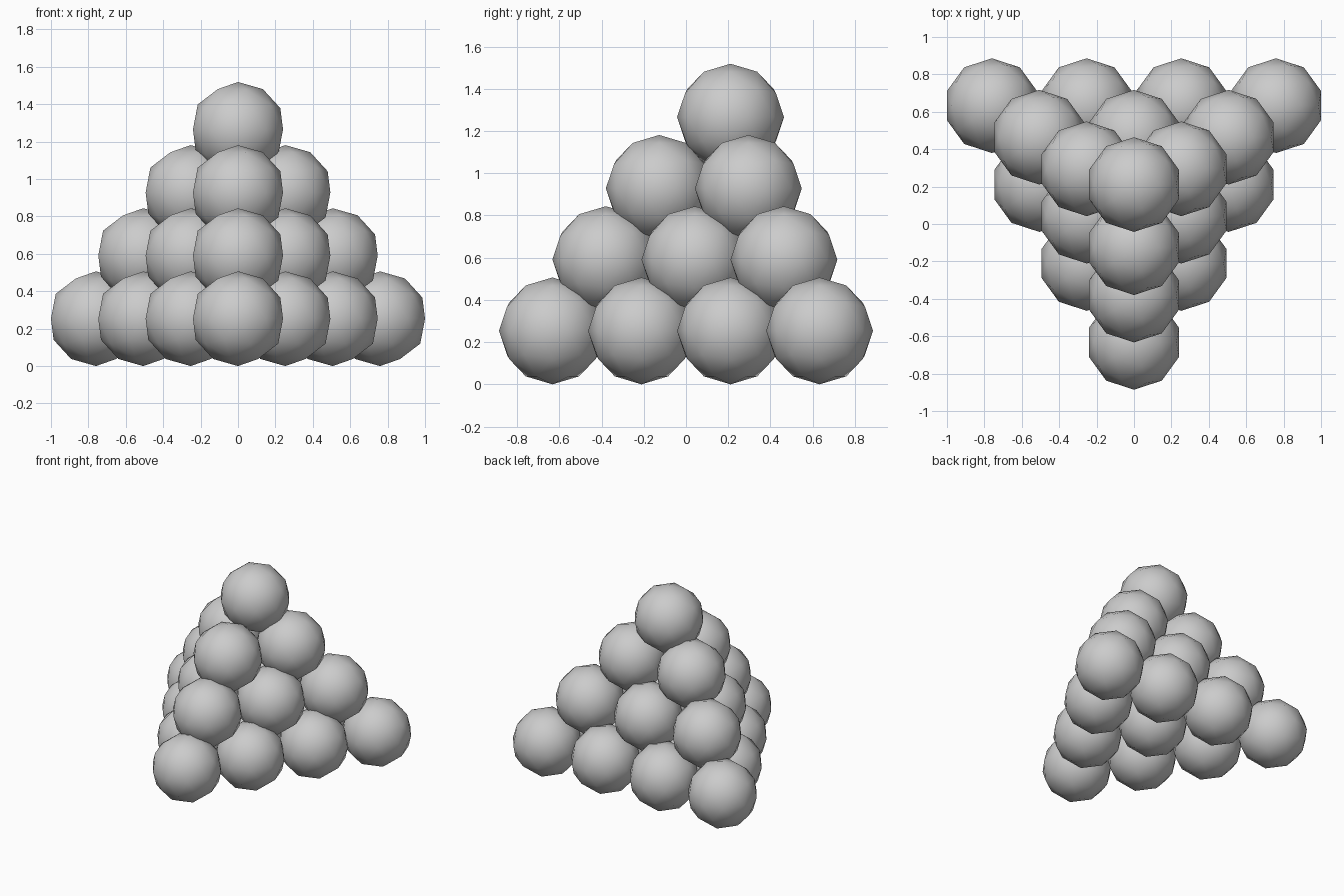
import bpy

if "Cube" in bpy.data.objects:
    bpy.data.objects.remove(bpy.data.objects["Cube"])

R = 0.2531            # ball radius
DX = 2 * R            # spacing along a row
DY = R * 5 / 3        # spacing between rows
DZ = R * 4 / 3        # spacing between layers

# y of the back row in each layer, bottom to top
BACK_ROWS = [2.5 * R, 2.5 * R - R * 2 / 3, 2.5 * R - R * 4 / 3, R * 5 / 6]


def add_ball(name, location):
    bpy.ops.mesh.primitive_ico_sphere_add(subdivisions=2, radius=R, location=location)
    ball = bpy.context.object
    ball.name = name
    bpy.ops.object.shade_smooth()


# Triangular layers shrinking from four balls wide to one, pointing to the front
for layer, back_y in enumerate(BACK_ROWS):
    width = len(BACK_ROWS) - layer
    for row in range(width):
        count = width - row
        for i in range(count):
            x = (i - (count - 1) / 2) * DX
            add_ball(f"ball_layer{layer + 1}_row{row + 1}_{i + 1}",
                     (x, back_y - row * DY, R + layer * DZ))
